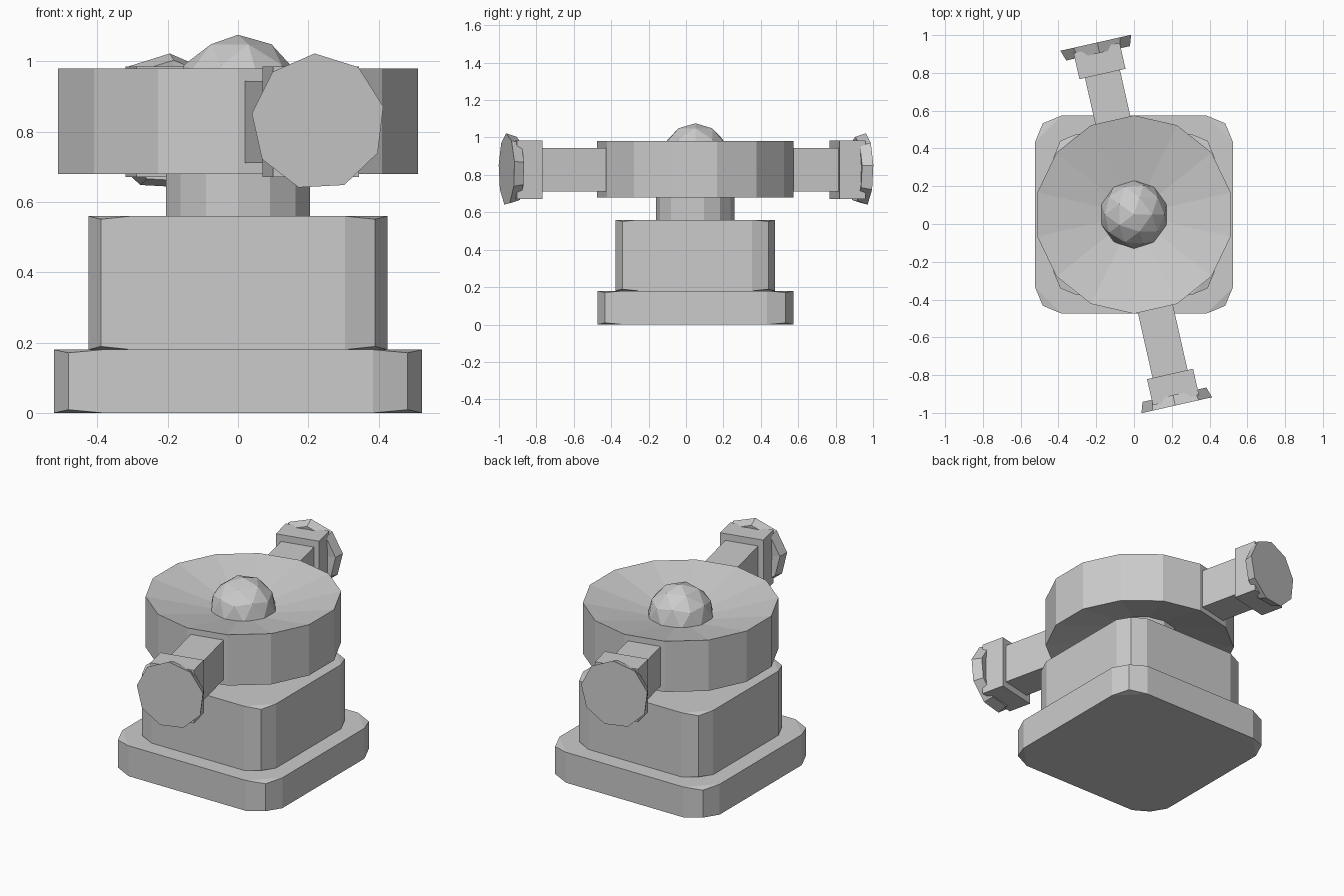
import bpy, bmesh
from math import sin, cos, pi, radians
from mathutils import Matrix, Vector

if "Cube" in bpy.data.objects:
    bpy.data.objects.remove(bpy.data.objects["Cube"])

CY = 0.05   # body axis sits slightly behind the origin


def finish(name, bm, matrix=Matrix()):
    bmesh.ops.recalc_face_normals(bm, faces=bm.faces)
    mesh = bpy.data.meshes.new(name)
    bm.to_mesh(mesh)
    bm.free()
    mesh.transform(matrix)
    ob = bpy.data.objects.new(name, mesh)
    bpy.context.collection.objects.link(ob)
    return ob


def prism(name, sides, r0, r1, z0, z1, dish0=0, dish1=0, matrix=Matrix()):
    """Low-poly drum whose caps sink inward by dish0 / dish1."""
    bm = bmesh.new()
    rings = []
    for r, z in ((r0, z0), (r1, z1)):
        rings.append([bm.verts.new((-r * sin(2 * pi * i / sides), r * cos(2 * pi * i / sides), z))
                      for i in range(sides)])
    hubs = [bm.verts.new((0, 0, z0 + dish0)), bm.verts.new((0, 0, z1 - dish1))]
    for i in range(sides):
        j = (i + 1) % sides
        bm.faces.new((rings[0][i], rings[0][j], rings[1][j], rings[1][i]))
        for ring, hub in zip(rings, hubs):
            bm.faces.new((ring[i], ring[j], hub))
    return finish(name, bm, matrix)


def rounded_block(name, half, radius, z0, z1, dip=0.009):
    """Square block with two-step round corners, dipped at the corner middle."""
    bm = bmesh.new()
    rings = []
    for z, d in ((z0, dip), (z1, -dip)):
        ring = []
        for c in range(4):
            a0 = c * pi / 2
            sx, sy = (1, -1, -1, 1)[c], (1, 1, -1, -1)[c]
            for k in range(3):
                a = a0 + k * pi / 4
                ring.append(bm.verts.new((sx * (half - radius) + radius * cos(a),
                                          sy * (half - radius) + radius * sin(a) + CY,
                                          z + (d if k == 1 else 0))))
        bm.faces.new([v for i, v in enumerate(ring) if i % 3 != 1])
        for c in range(4):
            bm.faces.new(ring[3 * c:3 * c + 3])
        rings.append(ring)
    for i in range(12):
        j = (i + 1) % 12
        bm.faces.new((rings[0][i], rings[0][j], rings[1][j], rings[1][i]))
    return finish(name, bm)


def box(name, lo, hi, matrix):
    bm = bmesh.new()
    bmesh.ops.create_cube(bm, size=1)
    lo, hi = Vector(lo), Vector(hi)
    size = hi - lo
    fit = Matrix.Translation((lo + hi) / 2) @ Matrix.Diagonal((*size, 1))
    return finish(name, bm, matrix @ fit)


axis = Matrix.Translation((0, CY, 0))

# Stepped pedestal
rounded_block("base_plate", 0.524, 0.14, 0, 0.18)
rounded_block("body_block", 0.426, 0.122, 0.18, 0.56)

# Neck and dished wheel
prism("neck", 14, 0.21, 0.21, 0.56, 0.765, matrix=axis)
prism("dished_wheel", 14, 0.525, 0.525, 0.68, 0.98, 0.12, 0.12, axis)

# Faceted knob in the dish
bm = bmesh.new()
bmesh.ops.create_icosphere(bm, subdivisions=2, radius=0.181)
finish("centre_knob", bm, Matrix.Translation((0, CY, 0.895)))

# Two opposite arms, each with a collar and a nine-sided end plate
for label, turn in (("front", 0), ("back", 180)):
    m = Matrix.Translation((0.012, 0, 0.828)) @ Matrix.Rotation(radians(12.7 + turn), 4, 'Z')
    box(label + "_arm", (-0.095, -0.83, -0.117), (0.095, -0.45, 0.117), m)
    box(label + "_collar", (-0.125, -0.955, -0.157), (0.125, -0.814, 0.157), m)
    out = m @ Matrix.Rotation(pi / 2, 4, 'X') @ Matrix.Rotation(radians(3), 4, 'Z')
    prism(label + "_end_plate", 9, 0.176, 0.195, 0.926, 0.983, 0.025, 0, out)
